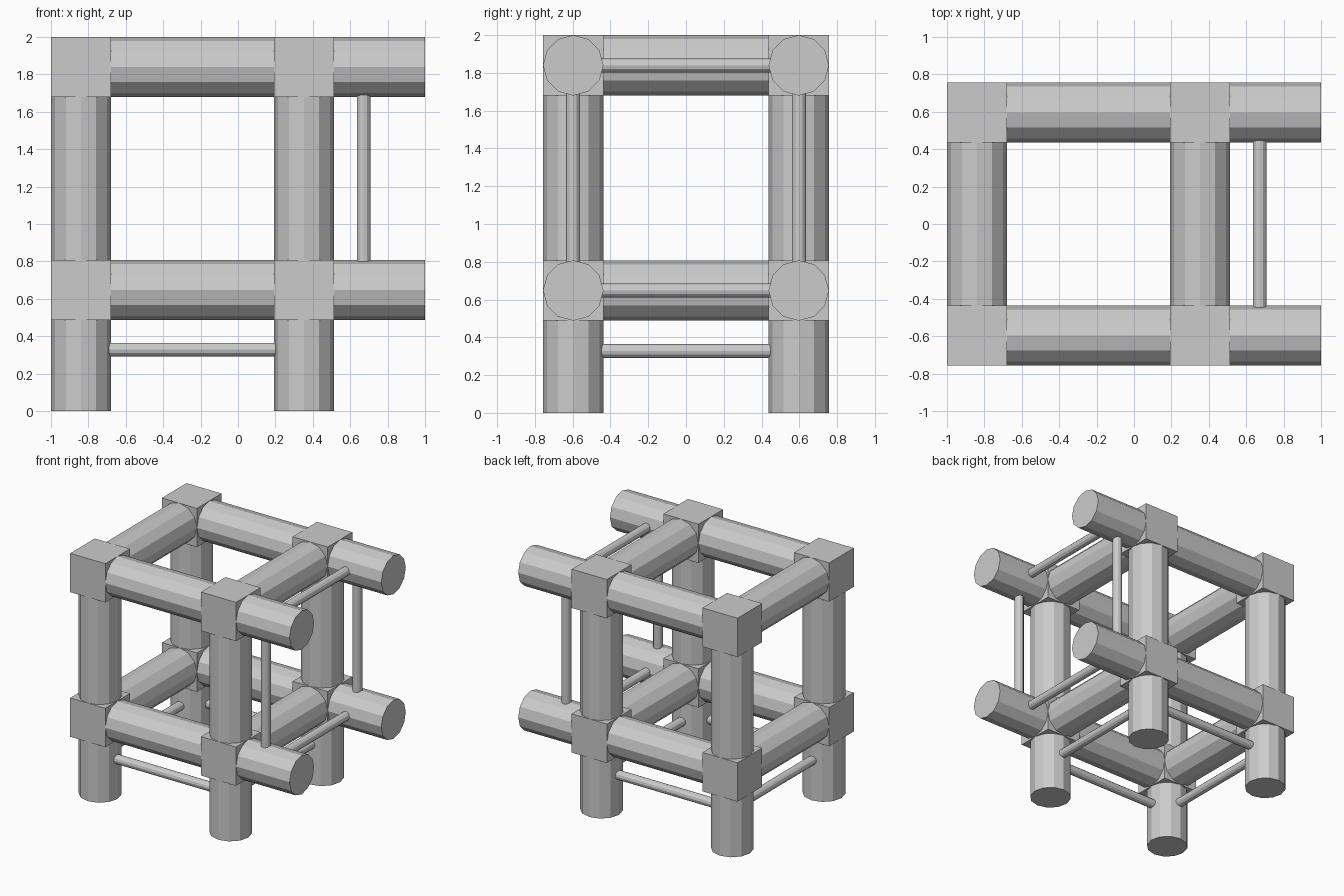
import bpy
from mathutils import Vector

cube = bpy.data.objects.get("Cube")
if cube:
    bpy.data.objects.remove(cube, do_unlink=True)

# Main dimensions
R = 0.16                      # beam radius, joints are twice this wide
ROD = 0.037                   # thin rod radius
XL, XR = -0.84, 0.352         # post centres
Y = 0.597
LEVELS = {"lower": 0.648, "upper": 1.84}
ROD_X, ROD_Z = 0.672, 0.328

grey = bpy.data.materials.new("plain grey")
grey.use_nodes = True
colour = (0.6, 0.6, 0.6, 1)
grey.diffuse_color = colour
grey.node_tree.nodes["Principled BSDF"].inputs["Base Color"].default_value = colour


def finish(name):
    obj = bpy.context.object
    obj.name = name
    obj.data.materials.append(grey)
    return obj


def bar(name, start, end, radius):
    """Twelve-sided flat-faced cylinder between two points on an axis."""
    a, b = Vector(start), Vector(end)
    bpy.ops.mesh.primitive_cylinder_add(
        vertices=12, radius=radius, depth=(b - a).length, location=(a + b) / 2)
    obj = finish(name)
    obj.rotation_euler = (b - a).to_track_quat("Z", "Y").to_euler()


def joint(name, centre):
    bpy.ops.mesh.primitive_cube_add(size=2 * R, location=centre)
    finish(name)


SIDES = {"front": -Y, "back": Y}
POSTS = {"right": XL, "left": XR}
IN = R - 0.02                 # beams sink slightly into the joints
LOW, HIGH = LEVELS["lower"], LEVELS["upper"]

# Posts and joint blocks
for side, y in SIDES.items():
    for end, x in POSTS.items():
        bar(f"{side}_{end}_leg", (x, y, 0), (x, y, LOW - IN), R)
        bar(f"{side}_{end}_post", (x, y, LOW + IN), (x, y, HIGH - IN), R)
        for level, z in LEVELS.items():
            joint(f"{level}_{side}_{end}_joint", (x, y, z))

# Horizontal beams, overhanging stubs and their cross rods
for level, z in LEVELS.items():
    for side, y in SIDES.items():
        bar(f"{level}_{side}_beam", (XL + IN, y, z), (XR - IN, y, z), R)
        bar(f"{level}_{side}_overhang", (XR + IN, y, z), (1, y, z), R)
    for end, x in POSTS.items():
        bar(f"{level}_{end}_cross_beam", (x, IN - Y, z), (x, Y - IN, z), R)
    bar(f"{level}_cross_rod", (ROD_X, IN - Y, z), (ROD_X, Y - IN, z), ROD)

# Upright rods between the overhangs, and rods low between the legs
for side, y in SIDES.items():
    bar(f"{side}_upright_rod", (ROD_X, y, LOW + IN), (ROD_X, y, HIGH - IN), ROD)
    bar(f"{side}_leg_rod", (XL + IN, y, ROD_Z), (XR - IN, y, ROD_Z), ROD)
for end, x in POSTS.items():
    bar(f"{end}_leg_rod", (x, IN - Y, ROD_Z), (x, Y - IN, ROD_Z), ROD)
